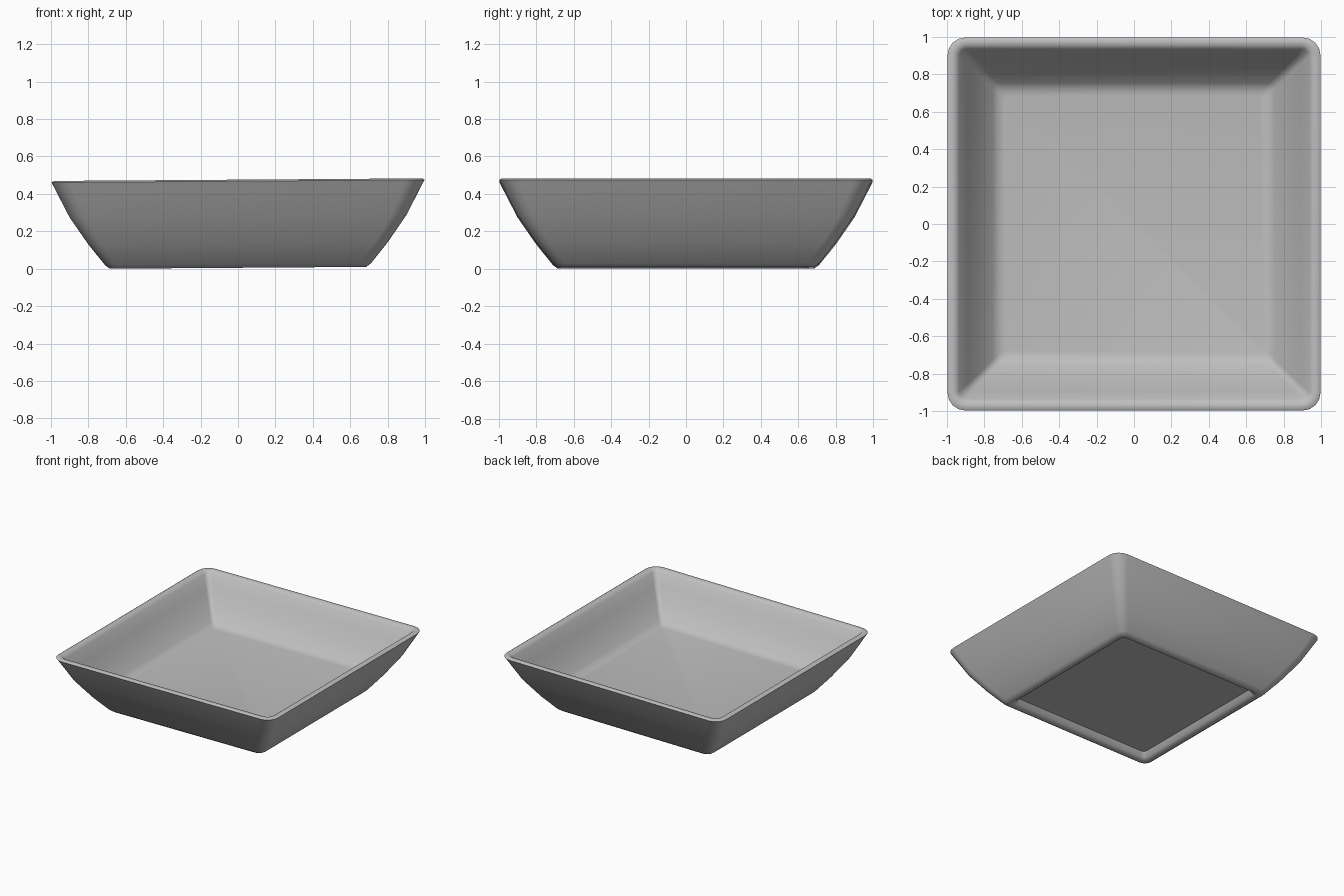
import bpy, bmesh, math

if "Cube" in bpy.data.objects:
    bpy.data.objects.remove(bpy.data.objects["Cube"])

# One flat ceramic colour
ceramic = bpy.data.materials.new("grey ceramic")
ceramic.diffuse_color = (0.52, 0.52, 0.52, 1)
ceramic.use_nodes = True
ceramic.node_tree.nodes["Principled BSDF"].inputs["Base Color"].default_value = ceramic.diffuse_color

# Half width, height, corner radius: from recessed underside, over the rim, to the inner floor
PROFILE = [
    (0.615, 0.05, 0.03), (0.635, 0.015, 0.035), (0.655, 0.0, 0.04),
    (0.685, 0.0, 0.05), (0.71, 0.018, 0.06), (0.80, 0.135, 0.07),
    (0.90, 0.28, 0.08), (0.985, 0.445, 0.095), (0.997, 0.468, 0.095),
    (0.985, 0.476, 0.09), (0.955, 0.474, 0.06), (0.935, 0.455, 0.04),
    (0.89, 0.37, 0.035), (0.83, 0.275, 0.03), (0.755, 0.175, 0.03),
    (0.725, 0.152, 0.03), (0.69, 0.145, 0.03),
]
STEPS = 4       # segments per rounded corner
TILT = 0.007    # slight handmade lean


def rounded_square(bm, half, z, radius):
    """Ring of vertices round a square with rounded corners."""
    ring = []
    for corner in range(4):
        mid = math.pi / 4 + corner * math.pi / 2
        cx = math.copysign(half - radius, math.cos(mid))
        cy = math.copysign(half - radius, math.sin(mid))
        for s in range(STEPS + 1):
            a = (corner + s / STEPS) * math.pi / 2
            x, y = cx + radius * math.cos(a), cy + radius * math.sin(a)
            ring.append(bm.verts.new((x, y, z + TILT * (x + 0.7 if z < 0.1 else x))))
    return ring


# Dish body: bridged rings, closed by the underside and the floor
bm = bmesh.new()
rings = [rounded_square(bm, *p) for p in PROFILE]
n = len(rings[0])
for low, high in zip(rings, rings[1:]):
    for i in range(n):
        j = (i + 1) % n
        bm.faces.new((low[i], low[j], high[j], high[i]))
bm.faces.new(rings[0][::-1])
bm.faces.new(rings[-1])
bmesh.ops.recalc_face_normals(bm, faces=bm.faces)

mesh = bpy.data.meshes.new("square_dish")
bm.to_mesh(mesh)
bm.free()
mesh.materials.append(ceramic)
dish = bpy.data.objects.new("square_dish", mesh)
bpy.context.collection.objects.link(dish)

# Soft shading, keeping only hard creases
bpy.context.view_layer.objects.active = dish
dish.select_set(True)
bpy.ops.object.shade_smooth_by_angle(angle=math.radians(50))
